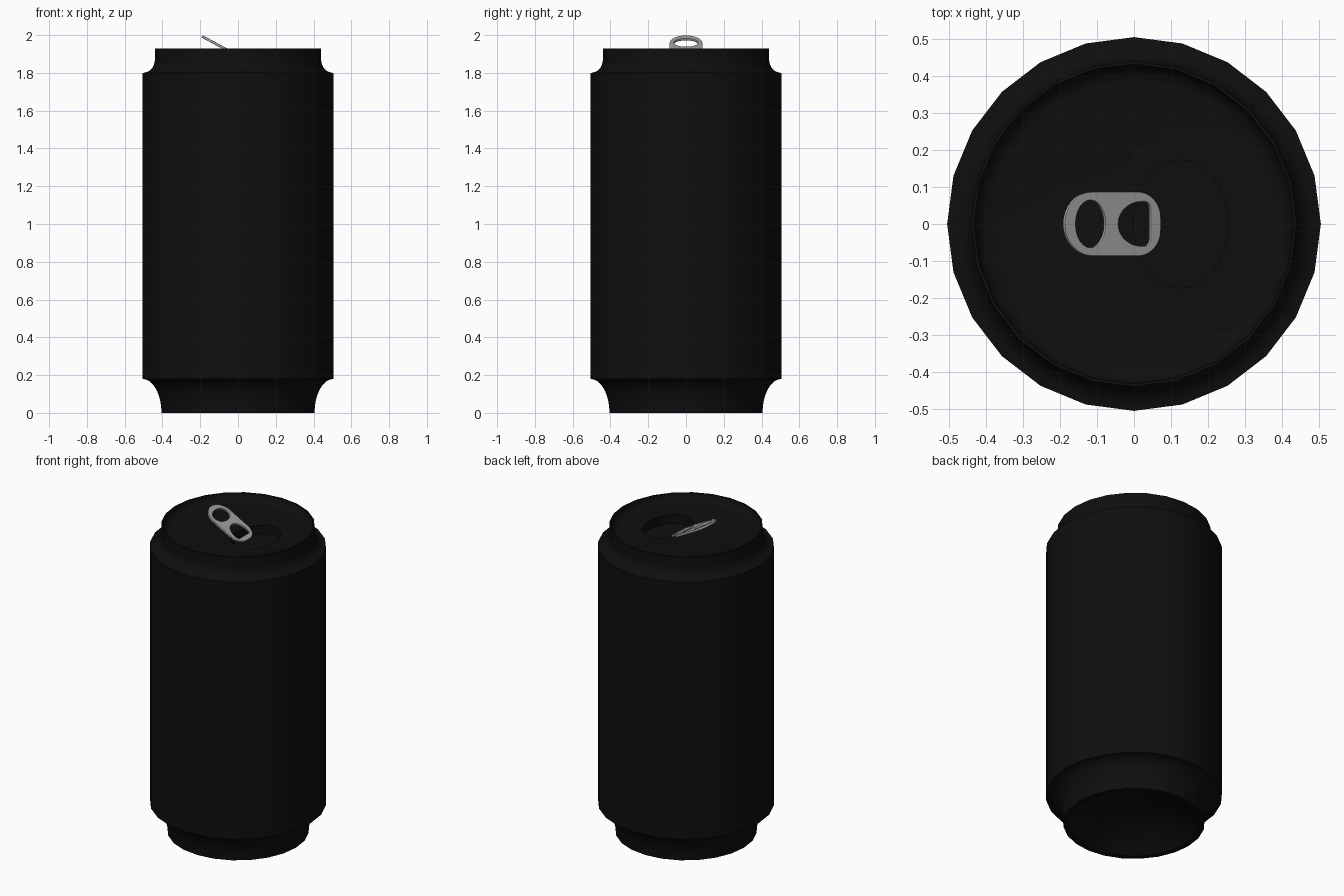
import bpy, bmesh
from math import sin, cos, pi, atan2, radians
from mathutils import Vector

cube = bpy.data.objects.get("Cube")
if cube:
    bpy.data.objects.remove(cube)


def material(name, value):
    mat = bpy.data.materials.new(name)
    mat.use_nodes = True
    colour = (value, value, value, 1)
    mat.diffuse_color = colour
    mat.node_tree.nodes["Principled BSDF"].inputs["Base Color"].default_value = colour
    return mat


def add(name, mesh, mat):
    obj = bpy.data.objects.new(name, mesh)
    bpy.context.collection.objects.link(obj)
    mesh.materials.clear()
    mesh.materials.append(mat)
    return obj


def smooth(obj, angle):
    bpy.ops.object.select_all(action="DESELECT")
    obj.select_set(True)
    bpy.context.view_layer.objects.active = obj
    bpy.ops.object.shade_smooth_by_angle(angle=radians(angle))


def arc(cx, cy, rx, ry, start, end, steps=8):
    """Points on an ellipse arc, angles in degrees."""
    angles = [radians(start + (end - start) * i / steps) for i in range(steps + 1)]
    return [(cx + rx * cos(a), cy + ry * sin(a)) for a in angles]


def revolve(name, profile, steps, mat):
    bm = bmesh.new()
    verts = [bm.verts.new((r, 0, z)) for r, z in profile]
    edges = [bm.edges.new(pair) for pair in zip(verts, verts[1:])]
    bmesh.ops.spin(bm, geom=verts + edges, axis=(0, 0, 1), cent=(0, 0, 0),
                   steps=steps, angle=2 * pi, use_merge=True)
    bmesh.ops.remove_doubles(bm, verts=bm.verts, dist=0.0002)
    bmesh.ops.recalc_face_normals(bm, faces=bm.faces)
    mesh = bpy.data.meshes.new(name)
    bm.to_mesh(mesh)
    bm.free()
    return add(name, mesh, mat)


black = material("black_paint", 0.0045)
grey = material("grey_metal", 0.35)

# Can: domed base, hollowed foot, straight wall, neck, rim and sunken lid
BODY, FOOT, NECK = 0.505, 0.405, 0.44
profile = [(0, 0.14)]
profile += [(r, z) for r, z in arc(0, -0.43, 0.57, 0.57, 81, 49, 5)]
profile += [(FOOT - 0.015, 0)]
profile += arc(BODY, 0, BODY - FOOT, 0.18, 180, 90)
profile += arc(BODY, 1.87, BODY - NECK, 0.07, 270, 180)
profile += [(NECK, 1.93)]
profile += arc(0.382, 1.93, 0.05, 0.045, 0, -90, 5)
profile += [(0, 1.885)]
can = revolve("can_body", profile, 24, black)

# Mouth: oval recess cut into the lid
cutter = revolve("mouth_cutter", [(0, 1.83), (1, 1.83), (1, 2), (0, 2)], 32, black)
cutter.scale = (0.128, 0.173, 1)
cutter.location.x = 0.127
cutter.hide_render = True
cut = can.modifiers.new("mouth", "BOOLEAN")
cut.operation = "DIFFERENCE"
cut.solver = "EXACT"
cut.object = cutter
bpy.context.view_layer.update()
cut_mesh = bpy.data.meshes.new_from_object(
    can.evaluated_get(bpy.context.evaluated_depsgraph_get()))
can.modifiers.clear()
can.data = cut_mesh
bpy.data.objects.remove(cutter)
smooth(can, 35)

# Pull tab: rounded outline with an oval finger hole and a D-shaped hole
HALF = 0.148
outline = arc(-HALF + 0.085, 0, 0.085, 0.087, 90, 270, 16)
outline += arc(HALF - 0.07, -0.017, 0.07, 0.07, 270, 360)
outline += arc(HALF - 0.07, 0.017, 0.07, 0.07, 0, 90)
finger_hole = arc(-0.068, 0, 0.046, 0.064, 0, 360, 24)[:-1]
d_hole = arc(0.09, 0, 0.073, 0.06, 90, 270, 14)
d_hole += arc(0.098, -0.042, 0.018, 0.018, 270, 360, 4)
d_hole += arc(0.098, 0.042, 0.018, 0.018, 0, 90, 4)

curve = bpy.data.curves.new("tab_curve", "CURVE")
curve.dimensions = "2D"
curve.fill_mode = "BOTH"
curve.extrude = 0.004
curve.bevel_depth = 0.003
curve.bevel_resolution = 1
curve.offset = -0.003
for loop in (outline, finger_hole, d_hole):
    spline = curve.splines.new("POLY")
    spline.points.add(len(loop) - 1)
    spline.use_cyclic_u = True
    for point, (x, y) in zip(spline.points, loop):
        point.co = (x, y, 0, 1)
shape = bpy.data.objects.new("tab_shape", curve)
bpy.context.collection.objects.link(shape)
bpy.context.view_layer.update()
tab_mesh = bpy.data.meshes.new_from_object(
    shape.evaluated_get(bpy.context.evaluated_depsgraph_get()))
bpy.data.objects.remove(shape)
tab = add("pull_tab", tab_mesh, grey)
tab.location = (-0.06, 0, 1.923)
tab.rotation_euler.y = radians(28.4)
smooth(tab, 35)
